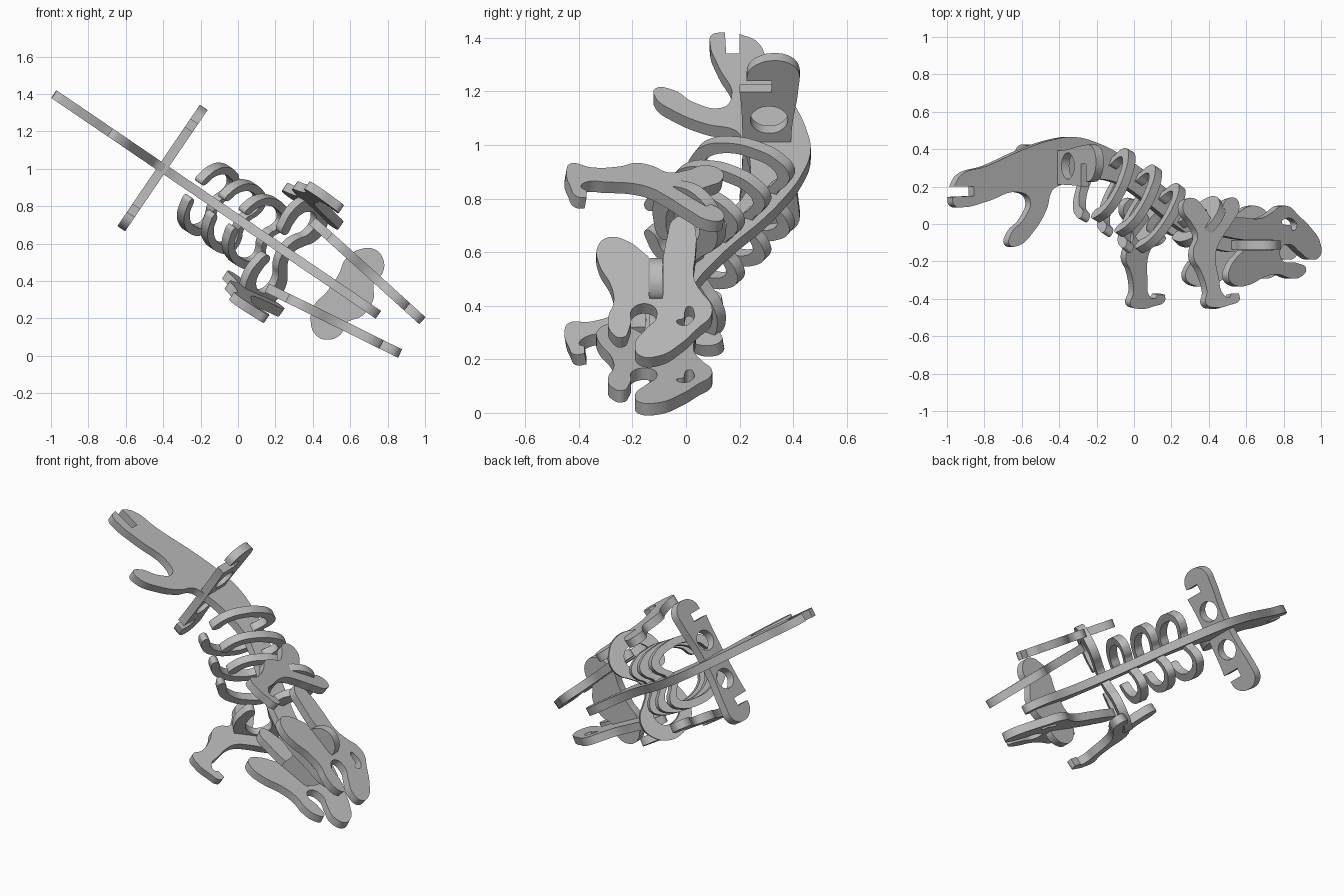
import bpy
from math import sin, cos, pi, radians, atan
from mathutils import Matrix, Vector

if "Cube" in bpy.data.objects:
    bpy.data.objects.remove(bpy.data.objects["Cube"])

grey = bpy.data.materials.new("plain_grey")
grey.use_nodes = True
grey.diffuse_color = (0.5, 0.5, 0.5, 1)
grey.node_tree.nodes["Principled BSDF"].inputs["Base Color"].default_value = (0.5, 0.5, 0.5, 1)

# Body frame: u runs along the body, v is world y, n points to the left flank
ANGLE = atan(0.68)
C, S = cos(ANGLE), sin(ANGLE)
FRAME = Matrix(((C, 0, S), (0, 1, 0), (-S, 0, C)))
ORIGIN = Vector((0, 0, 0.73))
THICK = 0.05


def plate(name, outline, o, p, q, holes=()):
    """Cut a smooth outline from sheet; a third value in a point marks a corner."""
    curve = bpy.data.curves.new(name, 'CURVE')
    curve.dimensions = '2D'
    curve.fill_mode = 'BOTH'
    curve.extrude = THICK / 2
    curve.resolution_u = 6
    for pts in (outline, *holes):
        spline = curve.splines.new('BEZIER')
        spline.bezier_points.add(len(pts) - 1)
        spline.use_cyclic_u = True
        for bp, pt in zip(spline.bezier_points, pts):
            bp.co = (pt[0], pt[1], 0)
            kind = 'VECTOR' if len(pt) > 2 else 'AUTO'
            bp.handle_left_type = bp.handle_right_type = kind
    obj = bpy.data.objects.new(name, curve)
    bpy.context.collection.objects.link(obj)
    p, q = FRAME @ Vector(p), FRAME @ Vector(q)
    r = p.cross(q).normalized()
    m = Matrix((p, q, r)).transposed().to_4x4()
    m.translation = ORIGIN + FRAME @ Vector(o)
    bpy.ops.object.select_all(action='DESELECT')
    obj.select_set(True)
    bpy.context.view_layer.objects.active = obj
    bpy.ops.object.convert(target='MESH')
    obj = bpy.context.object
    obj.data.transform(m)
    obj.data.materials.clear()
    obj.data.materials.append(grey)
    bpy.ops.object.shade_smooth_by_angle(angle=radians(35))


def sym(half):
    """Close a half outline by mirroring it across the body plane."""
    return half + [(-pt[0], *pt[1:]) for pt in reversed(half)]


def along(pts, offset, scale):
    """Turn distances along world x into distances along the plate."""
    return [((pt[0] - offset) / scale, *pt[1:]) for pt in pts]


def circle(x, y, rx, ry):
    return [(x + rx * cos(i * pi / 4), y + ry * sin(i * pi / 4)) for i in range(8)]


# Spine: notched tail root, lower hook, back arch and neck in one sheet
spine = [(-.975, .2, 1), (-.87, .2, 1), (-.87, .15, 1), (-.985, .145, 1), (-.975, .1), (-.92, .09),
         (-.8, .12), (-.63, .17), (-.57, .13), (-.6, .03), (-.67, -.05), (-.68, -.11),
         (-.63, -.115), (-.55, -.04), (-.48, .08), (-.45, .18), (-.4, .21), (-.25, .24),
         (-.1, .22), (0, .16), (.1, .08), (.2, 0), (.32, -.08), (.45, -.14), (.6, -.15),
         (.73, -.14), (.75, -.09), (.7, -.03), (.5, 0), (.38, .04), (.28, .1), (.17, .18),
         (.05, .28), (-.1, .38), (-.2, .43), (-.33, .465), (-.45, .45), (-.6, .4),
         (-.8, .31), (-.94, .26)]
plate("spine", along(spine, 0, C), (0, 0, 0), (1, 0, 0), (0, 1, 0))

# Pelvis: crosswise sheet with two holes and two leg slots
pelvis = [(.08, .21), (.2, .205), (.25, .2, 1), (.25, .32, 1), (.3, .32, 1), (.3, .225, 1),
          (.345, .235), (.38, .275), (.392, .325), (.38, .385), (.34, .42), (.27, .42), (.08, .395)]
plate("pelvis", sym(pelvis), (-.488, 0, 0), (0, 0, 1), (0, 1, 0),
      [circle(s * .125, .31, .06, .07) for s in (1, -1)])

# Ribs: three open double hoops dipping to the spine and tilting with the back
rib = [(.03, -.05), (.08, -.01), (.13, 0), (.18, -.05), (.205, -.14), (.2, -.25), (.16, -.35),
       (.1, -.4), (.05, -.41), (.05, -.375), (.11, -.335), (.155, -.25), (.16, -.16),
       (.14, -.075), (.11, -.05), (.07, -.065), (.03, -.1)]
for i, (u, v, tilt) in enumerate(((-.115, .395, 25), (.06, .305, 29), (.215, .205, 33))):
    t = radians(tilt)
    plate(f"rib_{i + 1}", sym(rib), (u, v, 0), (0, 0, 1), (sin(t), cos(t), 0))

# Shoulder girdle: two rounded open rings joined at a narrow waist
shoulder = [(.03, -.08), (.08, -.04), (.13, .01), (.2, .03), (.28, 0), (.335, -.07),
            (.34, -.15), (.3, -.23), (.22, -.28), (.13, -.28), (.07, -.25), (.08, -.215),
            (.14, -.22), (.21, -.21), (.25, -.16), (.25, -.1), (.2, -.06), (.14, -.07),
            (.09, -.12), (.03, -.15)]
t = radians(40)
plate("shoulder_girdle", sym(shoulder), (.38, .11, 0), (0, 0, 1), (sin(t), cos(t), 0))

# Arms and skull halves, mirrored left and right; each arm forks at the shoulder
arm = [(.27, .07), (.285, .125), (.34, .13), (.39, .07), (.43, .02), (.47, .07), (.51, .13),
       (.56, .13), (.57, .08), (.53, .01), (.47, -.07), (.43, -.14), (.42, -.2),
       (.43, -.3), (.44, -.37), (.475, -.395), (.49, -.375, 1), (.53, -.375, 1), (.53, -.41),
       (.48, -.435), (.4, -.45), (.35, -.43), (.36, -.36), (.335, -.25), (.305, -.19),
       (.31, -.13), (.335, -.07), (.31, 0)]
skull = [(.41, -.04), (.4, .01), (.46, .035), (.56, .035), (.66, .03), (.72, .06), (.77, .095),
         (.82, .09), (.86, .05), (.93, -.02), (.98, -.1), (.98, -.17), (.93, -.19),
         (.87, -.15), (.82, -.11), (.77, -.13), (.775, -.19), (.86, -.21), (.905, -.24),
         (.88, -.28), (.82, -.29), (.76, -.27), (.69, -.28), (.6, -.325), (.53, -.33),
         (.49, -.29), (.5, -.23), (.57, -.14, 1), (.73, -.14, 1), (.73, -.085, 1),
         (.57, -.085, 1), (.49, -.07)]
eye = [(.775, .01), (.8, .03), (.84, .02), (.855, -.01), (.835, -.035), (.825, -.01), (.8, -.005)]
for side, s in (("left", 1), ("right", -1)):
    plate(f"{side}_arm", along(arm, .18, C), (0, 0, .295 * s), (1, 0, 0), (0, 1, -.15 * s))
    plate(f"{side}_skull", along(skull, .147, .75), (0, 0, .262 * s), (1, 0, -.139 * s), (0, 1, 0),
          [along(eye, .147, .75)])

# Head brace: lobed sheet locking the skull halves to the neck
brace = [(.61, .06), (.595, .15), (.63, .235), (.69, .277), (.755, .265), (.8, .2), (.79, .135), (.84, .05)]
plate("head_brace", sym([(n, u) for u, n in brace]), (0, -.112, 0), (0, 0, 1), (1, 0, 0))
